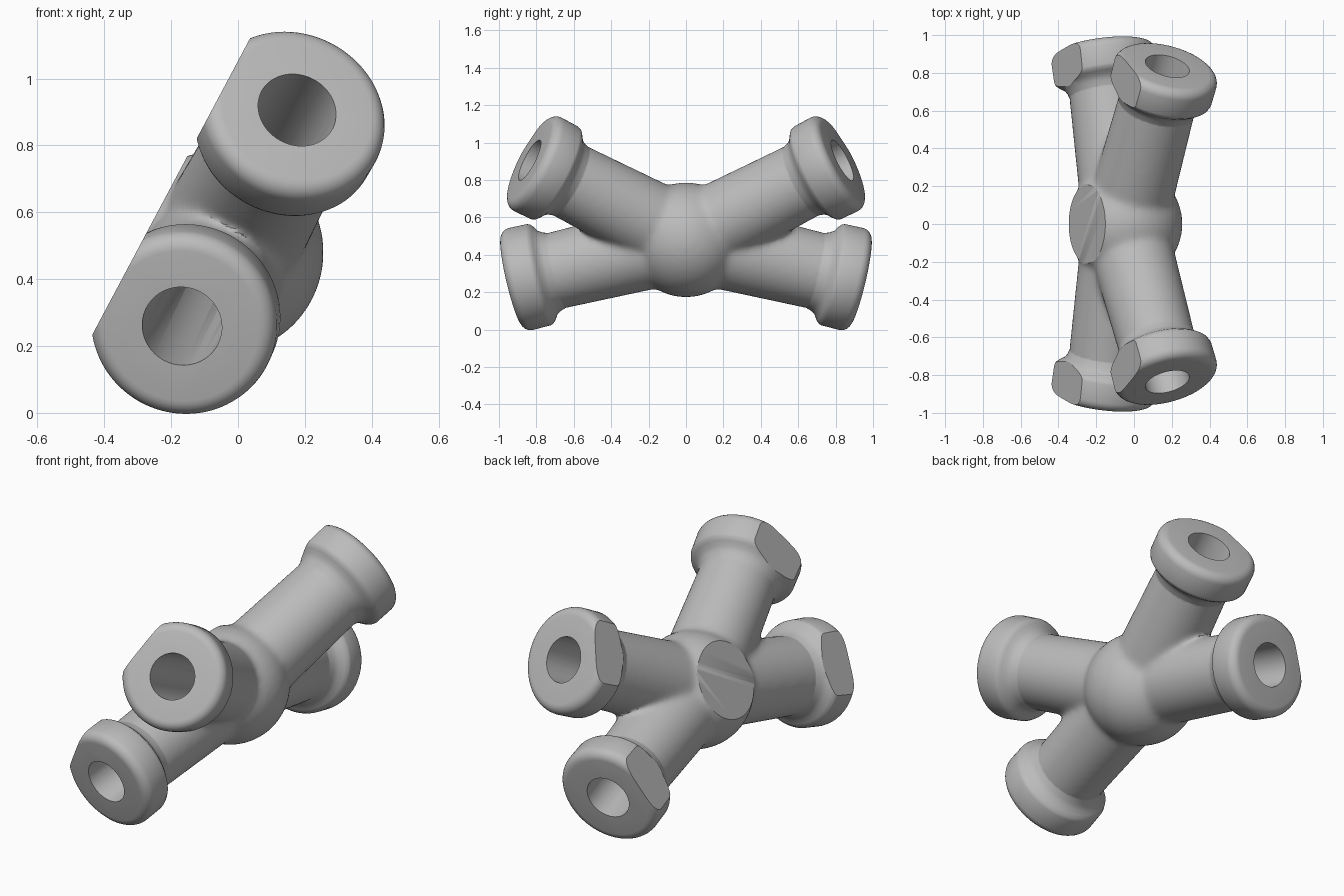
import bpy, bmesh, math
from mathutils import Vector, Matrix

if "Cube" in bpy.data.objects:
    bpy.data.objects.remove(bpy.data.objects["Cube"], do_unlink=True)

# Main frame: the four arms lie in a leaning plane through the hub
HUB = Vector((-0.05, 0, 0.48))
UP = Vector((0.47, 0, 0.883)).normalized()
NORMAL = Vector((-UP.z, 0, UP.x))
REACH = 0.965
FLAT = 0.225
BORE = 0.12

metal = bpy.data.materials.new("plain grey")
metal.use_nodes = True
grey = (0.5, 0.5, 0.5, 1)
metal.diffuse_color = grey
metal.node_tree.nodes["Principled BSDF"].inputs["Base Color"].default_value = grey


def make_object(name, bm):
    bmesh.ops.recalc_face_normals(bm, faces=bm.faces)
    mesh = bpy.data.meshes.new(name)
    bm.to_mesh(mesh)
    bm.free()
    mesh.materials.append(metal)
    obj = bpy.data.objects.new(name, mesh)
    bpy.context.collection.objects.link(obj)
    return obj


def lathe(bm, profile, matrix, sides=96):
    """Closed solid turned about local z from (height, radius) points."""
    rings = []
    for h, r in profile:
        ring = []
        for i in range(sides):
            a = math.tau * i / sides
            ring.append(bm.verts.new(matrix @ Vector((r * math.cos(a), r * math.sin(a), h))))
        rings.append(ring)
    for a, b in zip(rings, rings[1:]):
        for i in range(sides):
            j = (i + 1) % sides
            bm.faces.new((a[i], a[j], b[j], b[i]))
    bm.faces.new(rings[0][::-1])
    bm.faces.new(rings[-1])


def arm_matrix(side, degrees):
    a = math.radians(degrees)
    axis = UP * math.sin(a) + Vector((0, side * math.cos(a), 0))
    return Matrix.Translation(HUB) @ axis.to_track_quat('Z', 'Y').to_matrix().to_4x4()


arms = {}
for end, side in (("front", -1), ("back", 1)):
    for level, degrees in (("upper", 30), ("lower", -15)):
        arms[end + "_" + level] = arm_matrix(side, degrees)

# Hub and arms, melted together with soft fillets
bm = bmesh.new()
bmesh.ops.create_uvsphere(bm, u_segments=64, v_segments=32, radius=0.307,
                          matrix=Matrix.Translation(HUB))
for m in arms.values():
    lathe(bm, [(0, 0.222), (REACH - 0.08, 0.203)], m, 64)
body = make_object("cross_fitting", bm)
melt = body.modifiers.new("melt", 'REMESH')
melt.mode = 'VOXEL'
melt.voxel_size = 0.014
soften = body.modifiers.new("soften", 'SMOOTH')
soften.factor = 0.5
soften.iterations = 20

helpers = []


def combine(obj, operation):
    mod = body.modifiers.new(obj.name, 'BOOLEAN')
    mod.operation = operation
    mod.solver = 'MANIFOLD'
    mod.object = obj
    obj.hide_render = True
    helpers.append(obj)


# Collars: flared root, straight band, rounded outer rim
profile = [(-0.29, 0.19), (-0.25, 0.206), (-0.22, 0.215), (-0.195, 0.232),
           (-0.18, 0.255), (-0.165, 0.272), (-0.15, 0.278)]
rim = 0.05
for i in range(7):
    a = math.radians(15 * i)
    profile.append((rim * (math.sin(a) - 1), 0.28 - rim + rim * math.cos(a)))
profile = [(REACH + h, r) for h, r in profile]
for name, m in arms.items():
    bm = bmesh.new()
    lathe(bm, profile, m)
    combine(make_object(name + "_collar", bm), 'UNION')

# Bores meeting inside the hub
for name, m in arms.items():
    bm = bmesh.new()
    lathe(bm, [(-0.04, BORE), (REACH + 0.1, BORE)], m, 64)
    combine(make_object(name + "_bore", bm), 'DIFFERENCE')

# One plane trims the hub and all four collars flat
bm = bmesh.new()
size = 3
turn = NORMAL.to_track_quat('Z', 'Y').to_matrix().to_4x4()
place = Matrix.Translation(HUB + NORMAL * (FLAT + size / 2))
bmesh.ops.create_cube(bm, size=size, matrix=place @ turn)
combine(make_object("flat_cutter", bm), 'DIFFERENCE')

# Bake the solid and drop the helpers
bpy.context.view_layer.update()
graph = bpy.context.evaluated_depsgraph_get()
solid = bpy.data.meshes.new_from_object(body.evaluated_get(graph))
body.modifiers.clear()
body.data = solid
solid.materials.clear()
solid.materials.append(metal)
solid.polygons.foreach_set("material_index", [0] * len(solid.polygons))
for obj in helpers:
    bpy.data.objects.remove(obj, do_unlink=True)

for obj in bpy.context.selected_objects:
    obj.select_set(False)
body.select_set(True)
bpy.context.view_layer.objects.active = body
bpy.ops.object.shade_smooth_by_angle(angle=math.radians(28))
